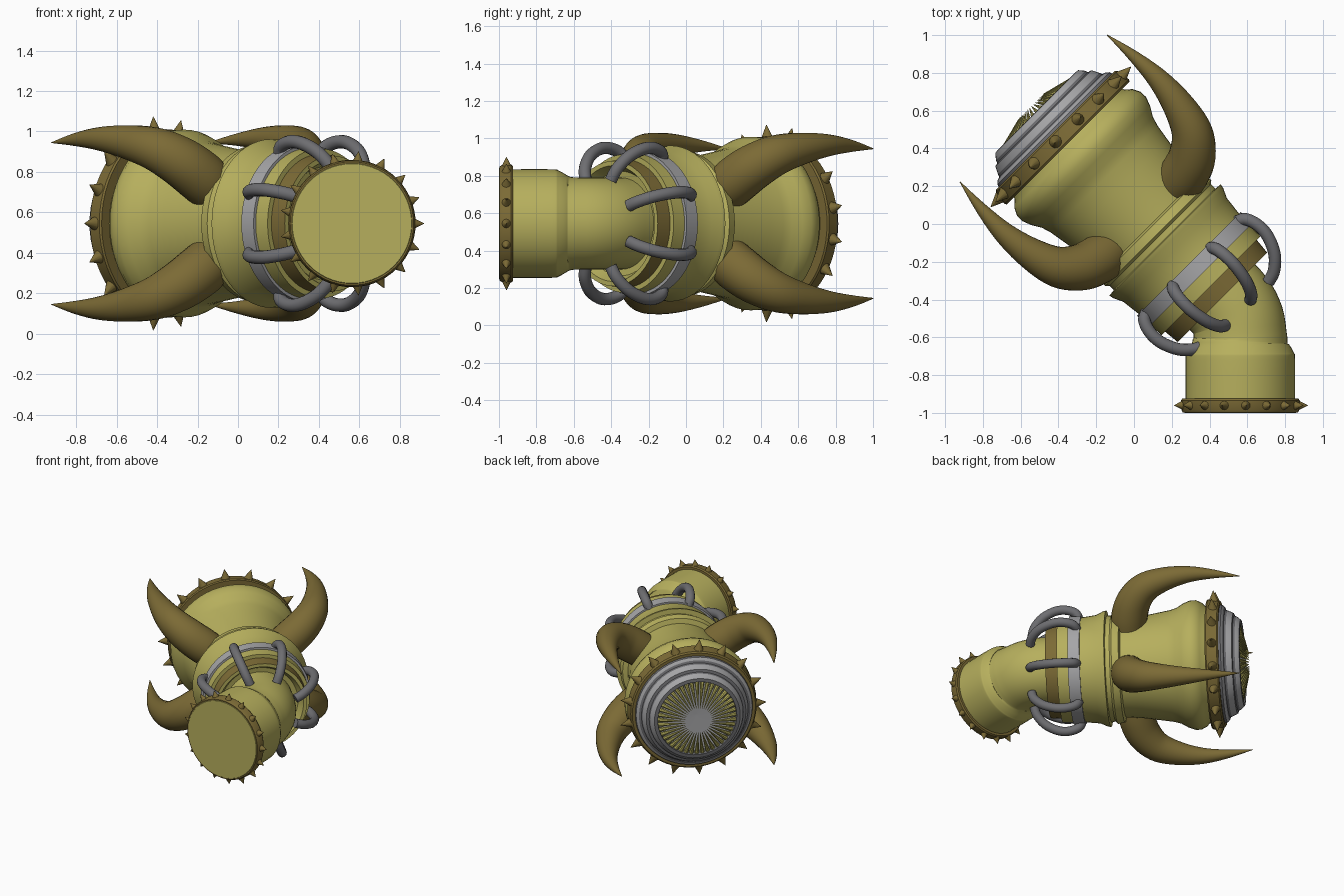
import bpy, bmesh, math
from mathutils import Vector, Matrix

if "Cube" in bpy.data.objects:
    bpy.data.objects.remove(bpy.data.objects["Cube"])

ZC = 0.545
D = Vector((-1, 1, 0)).normalized()     # body axis, towards the toothed intake
S = Vector((1, 1, 0)).normalized()      # sideways
UP = Vector((0, 0, 1))


def material(name, rgb):
    m = bpy.data.materials.new(name)
    m.diffuse_color = (*rgb, 1)
    m.use_nodes = True
    m.node_tree.nodes["Principled BSDF"].inputs["Base Color"].default_value = m.diffuse_color
    return m


YELLOW = material("olive_yellow", (0.47, 0.43, 0.11))
BROWN = material("horn_brown", (0.20, 0.145, 0.036))
LIGHT = material("light_grey", (0.38, 0.38, 0.39))
DARK = material("dark_grey", (0.155, 0.155, 0.165))


def frame(x, z, loc):
    y = z.cross(x)
    return Matrix(((x.x, y.x, z.x, loc.x), (x.y, y.y, z.y, loc.y),
                   (x.z, y.z, z.z, loc.z), (0, 0, 0, 1)))


BODY = frame(S, D, Vector((0.04, 0.04, ZC)))
PIPE = frame(Vector((1, 0, 0)), Vector((0, -1, 0)), Vector((0.563, 0, ZC)))


def finish(bm, name, mats, angle=35):
    bmesh.ops.recalc_face_normals(bm, faces=bm.faces)
    me = bpy.data.meshes.new(name)
    bm.to_mesh(me)
    bm.free()
    for m in mats:
        me.materials.append(m)
    ob = bpy.data.objects.new(name, me)
    bpy.context.collection.objects.link(ob)
    bpy.context.view_layer.objects.active = ob
    ob.select_set(True)
    bpy.ops.object.shade_smooth_by_angle(angle=math.radians(angle))
    ob.select_set(False)
    return ob


def lathe(name, M, prof, mats, idx=None, n=56, cap=True, angle=35):
    """Turn (t, r) points about the frame's z; idx gives a material per band."""
    bm = bmesh.new()
    rings = []
    for t, r in prof:
        rings.append([bm.verts.new(M @ Vector((r * math.cos(2 * math.pi * k / n),
                      r * math.sin(2 * math.pi * k / n), t))) for k in range(n)])
    for i in range(len(rings) - 1):
        for k in range(n):
            f = bm.faces.new((rings[i][k], rings[i][(k + 1) % n],
                              rings[i + 1][(k + 1) % n], rings[i + 1][k]))
            f.material_index = idx[i] if idx else 0
    if cap:
        bm.faces.new(rings[0]).material_index = idx[0] if idx else 0
        bm.faces.new(rings[-1]).material_index = idx[-1] if idx else 0
    return finish(bm, name, mats, angle)


def catmull(p, i, u):
    a, b, c, d = (p[max(0, min(len(p) - 1, i + k))] for k in (-1, 0, 1, 2))
    return 0.5 * (2 * b + (c - a) * u + (2 * a - 5 * b + 4 * c - d) * u * u
                  + (3 * b - a - 3 * c + d) * u ** 3)


def sweep(bm, pts, radii, normal, n=20, sub=5):
    """Round tube of varying radius along a smoothed planar path."""
    q = [Vector((*p, r)) for p, r in zip(pts, radii)]
    path = [catmull(q, i, j / sub) for i in range(len(q) - 1) for j in range(sub)] + [q[-1]]
    rings = []
    for i, p in enumerate(path):
        tan = (path[min(i + 1, len(path) - 1)] - path[max(i - 1, 0)]).xyz.normalized()
        side = tan.cross(normal).normalized()
        r = max(p[3], 0.002)
        rings.append([bm.verts.new(p.xyz + r * (math.cos(2 * math.pi * k / n) * normal
                      + math.sin(2 * math.pi * k / n) * side)) for k in range(n)])
    for a, b in zip(rings, rings[1:]):
        for k in range(n):
            bm.faces.new((a[k], a[(k + 1) % n], b[(k + 1) % n], b[k]))
    bm.faces.new(rings[0])
    bm.faces.new(rings[-1])


def cone(bm, base, tip, r, n=12):
    v = tip - base
    M = Matrix.Translation((base + tip) / 2) @ v.to_track_quat('Z', 'Y').to_matrix().to_4x4()
    bmesh.ops.create_cone(bm, cap_ends=True, segments=n, radius1=r, radius2=0.001,
                          depth=v.length, matrix=M)


def spikes(name, M, t, r0, r1, base, start, count=17):
    bm = bmesh.new()
    for k in range(count):
        a = start + 2 * math.pi * k / count
        d = Vector((math.cos(a), math.sin(a), 0))
        o = Vector((0, 0, t))
        cone(bm, M @ (o + d * r0), M @ (o + d * r1), base)
    finish(bm, name, [BROWN])


# Main body shell
lathe("body_shell", BODY, [
    (0.57, 0.40), (0.54, 0.41), (0.51, 0.443), (0.47, 0.463), (0.43, 0.464), (0.38, 0.445),
    (0.33, 0.415), (0.28, 0.40), (0.19, 0.385), (0.05, 0.362), (-0.065, 0.352), (-0.075, 0.388),
    (-0.125, 0.397), (-0.14, 0.38), (-0.172, 0.38), (-0.176, 0.417), (-0.20, 0.412),
    (-0.25, 0.388), (-0.36, 0.375), (-0.52, 0.37), (-0.52, 0.33)], [YELLOW])

# Grey band and the brown collar with its yellow mouth
lathe("hose_band", BODY, [(-0.355, 0.37), (-0.355, 0.388), (-0.44, 0.388), (-0.44, 0.37)],
      [LIGHT], cap=False)
lathe("collar", BODY, [(-0.50, 0.345), (-0.605, 0.335), (-0.605, 0.31), (-0.55, 0.28),
      (-0.54, 0.20)], [BROWN, YELLOW], [0, 1, 1, 1])

# Brown spiked ring
lathe("spike_ring", BODY, [(0.55, 0.40), (0.55, 0.46), (0.56, 0.466), (0.635, 0.455),
      (0.645, 0.445), (0.645, 0.40)], [BROWN])
spikes("ring_spikes", BODY, 0.60, 0.45, 0.53, 0.037, math.pi)

# Stepped grey intake rim, alternating light and dark
lathe("intake_rim", BODY, [
    (0.64, 0.425), (0.66, 0.42), (0.675, 0.402), (0.68, 0.385), (0.695, 0.38), (0.735, 0.36),
    (0.74, 0.34), (0.755, 0.335), (0.785, 0.31), (0.788, 0.285), (0.735, 0.275), (0.725, 0.001)],
    [LIGHT, DARK], [1, 0, 1, 1, 0, 1, 1, 0, 1, 1, 0], angle=25)

# Fan of needle teeth leaning in and outwards
bm = bmesh.new()
for k in range(44):
    a = 2 * math.pi * k / 44
    d = Vector((math.cos(a), math.sin(a), 0))
    cone(bm, BODY @ (d * 0.285 + Vector((0, 0, 0.76))),
         BODY @ (d * 0.095 + Vector((0, 0, 0.825))), 0.017, 8)
finish(bm, "needle_teeth", [YELLOW])

# Four horns, mirrored about the axis
horn_path = [(-0.01, 0.30), (0.0, 0.40), (0.04, 0.52), (0.13, 0.625), (0.28, 0.685),
             (0.45, 0.712), (0.63, 0.705), (0.81, 0.68)]
horn_radii = [0.125, 0.13, 0.124, 0.108, 0.084, 0.058, 0.031, 0.002]
bm = bmesh.new()
for sx in (-1, 1):
    for sz in (-1, 1):
        out = S * sx * math.cos(math.radians(36)) + UP * sz * math.sin(math.radians(36))
        o = BODY.translation
        sweep(bm, [o + D * t + out * r for t, r in horn_path], horn_radii,
              D.cross(out).normalized(), 24)
finish(bm, "horns", [BROWN], 60)

# Eight hoses arching from band to pipe
hose_path = [(-0.375, 0.36), (-0.40, 0.41), (-0.47, 0.436), (-0.55, 0.43),
             (-0.64, 0.385), (-0.70, 0.315), (-0.72, 0.25)]
bm = bmesh.new()
for k in range(8):
    a = math.radians(22.5 + 45 * k)
    out = S * math.cos(a) + UP * math.sin(a)
    sweep(bm, [BODY.translation + D * t + out * r for t, r in hose_path],
          [0.033] * 7, D.cross(out).normalized(), 14)
finish(bm, "hoses", [DARK], 50)

# Bent pipe, wide at the front and necked before the bend
bend = [(0.563, -0.94), (0.563, -0.72), (0.563, -0.68), (0.563, -0.63), (0.563, -0.60),
        (0.55, -0.51), (0.507, -0.43), (0.43, -0.35), (0.33, -0.25)]
bm = bmesh.new()
sweep(bm, [Vector((x, y, ZC)) for x, y in bend],
      [0.29, 0.29, 0.283, 0.255, 0.247, 0.245, 0.245, 0.245, 0.245], UP, 48, 4)
finish(bm, "bent_pipe", [YELLOW], 45)

# Spiked front flange with yellow end disc
lathe("front_flange", PIPE, [(0.925, 0.28), (0.925, 0.308), (0.935, 0.315), (0.985, 0.312),
      (0.997, 0.305), (0.997, 0.297), (1.0, 0.295), (1.0, 0.001)],
      [BROWN, YELLOW], [0, 0, 0, 0, 0, 1, 1])
spikes("flange_spikes", PIPE, 0.96, 0.30, 0.357, 0.03, 0)
